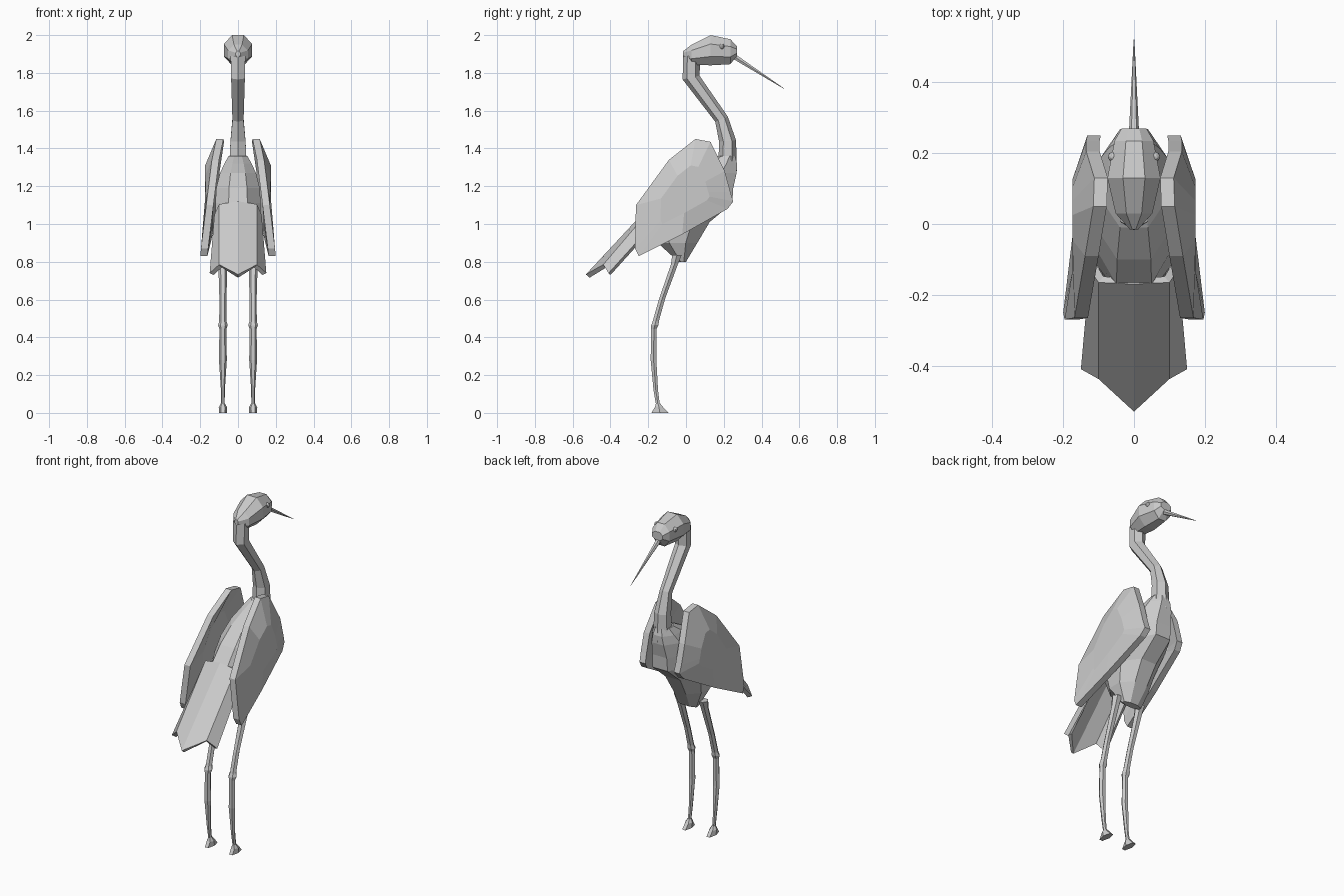
import bpy, bmesh, math
from mathutils import Vector

if "Cube" in bpy.data.objects:
    bpy.data.objects.remove(bpy.data.objects["Cube"])


def bridge(name, rings, mirror=False, closed=True):
    """Join equal-length point rings with quads and cap both ends."""
    bm = bmesh.new()
    vs = [[bm.verts.new(p) for p in r] for r in rings]
    n = len(vs[0])
    for a, b in zip(vs, vs[1:]):
        for i in range(n if closed else n - 1):
            j = (i + 1) % n
            bm.faces.new((a[i], a[j], b[j], b[i]))
    if closed:
        bm.faces.new(vs[0])
        bm.faces.new(vs[-1])
    bmesh.ops.recalc_face_normals(bm, faces=bm.faces[:])
    me = bpy.data.meshes.new(name)
    bm.to_mesh(me)
    bm.free()
    ob = bpy.data.objects.new(name, me)
    bpy.context.collection.objects.link(ob)
    if mirror:
        ob.modifiers.new("mirror", "MIRROR").use_mirror_merge = False
    return ob


def section(y, z, rx, r, tilt=0, n=8, x=0, flat=True):
    """Polygon cross-section spanning x and a tilted direction in the yz plane."""
    t = math.radians(tilt)
    k = 1 / math.cos(math.pi / n) if flat else 1
    off = math.pi / n if flat else 0
    pts = []
    for i in range(n):
        a = math.tau * i / n + off
        u = r * k * math.cos(a)
        pts.append(Vector((x + rx * k * math.sin(a), y + u * math.cos(t), z + u * math.sin(t))))
    return pts


# Body: horizontal slices given as z, front y, back y, half width
body = [(1.36, .26, .16, .05), (1.32, .27, .08, .072), (1.27, .268, -.01, .095),
        (1.19, .25, -.10, .115), (1.11, .245, -.17, .12), (1.01, .125, -.19, .12),
        (.90, .06, -.15, .10), (.80, .0, -.04, .06)]
bridge("body", [section((f + b) / 2, z, w, (f - b) / 2) for z, f, b, w in body])

# Curved neck
neck = [(.22, 1.28, .055, .05, 0), (.22, 1.44, .046, .045, 5), (.188, 1.555, .034, .036, 22),
        (.027, 1.775, .042, .046, 12), (.03, 1.89, .045, .045, 0)]
bridge("neck", [section(*s, n=6, flat=False) for s in neck])

# Head: upright slices from back to front
head = [(-.015, 1.90, .012, .015), (.03, 1.897, .052, .053), (.13, 1.92, .075, .08),
        (.235, 1.912, .055, .066), (.27, 1.915, .035, .025)]
bridge("head", [section(*s, 90) for s in head])

# Bill
bridge("bill", [section(.245, 1.893, .013, .014, 57, 6), section(.52, 1.716, .001, .001, 57, 6)])

# Eyes
for s in (-1, 1):
    bpy.ops.mesh.primitive_uv_sphere_add(segments=8, ring_count=6, radius=.014,
                                         location=(s * .06, .19, 1.94))
    bpy.context.object.name = "eye"

# Wings: outline as y, z, outer x; both faces use a raised inner ring
outline = [(.05, 1.45, .115), (.13, 1.435, .112), (.205, 1.28, .135), (.235, 1.17, .135),
           (.25, 1.12, .132), (.22, 1.08, .14), (-.02, .945, .172), (-.25, .83, .20),
           (-.27, .87, .196), (-.265, 1.1, .168), (-.09, 1.34, .138)]
outer = [Vector((x, y, z)) for y, z, x in outline]
mid = [p.lerp(Vector((0, 0, 1.17)), .5) for p in outer]
for p in mid:
    p.x = .174
gap = Vector((.038, 0, 0))
bridge("wing", [[p - gap for p in mid], [p - gap for p in outer], outer, mid], mirror=True)

# Tail: folded fan sheet
half_root = [(.125, -.13, 1.05), (.10, -.165, 1.105)]
half_tip = [(.15, -.41, .74), (.10, -.438, .785)]


def fan(half, centre):
    return half + [centre] + [(-x, y, z) for x, y, z in reversed(half)]


tail = bridge("tail", [fan(half_root, (0, -.17, 1.12)), fan(half_tip, (0, -.53, .733))], closed=False)
if tail.data.polygons[0].normal.z < 0:
    tail.data.flip_normals()
thick = tail.modifiers.new("thickness", "SOLIDIFY")
thick.thickness = .026
thick.offset = -1

# Legs with a knee joint
leg = [(-.048, .835, .026, .025, 0), (-.06, .79, .021, .021, 15), (-.128, .6, .016, .018, 15),
       (-.16, .485, .017, .017, 8), (-.165, .465, .022, .02, 5), (-.17, .445, .016, .015, 3),
       (-.172, .28, .018, .015, 0), (-.16, .12, .009, .012, 0), (-.148, .04, .008, .01, 10)]
bridge("leg", [section(*s, n=6, x=.08) for s in leg], mirror=True)

# Feet: flared wedges
foot = [(-.148, .05, .009, .011), (-.143, .03, .019, .022), (-.138, 0, .018, .045)]
bridge("foot", [section(*s, n=6, x=.08) for s in foot], mirror=True)
